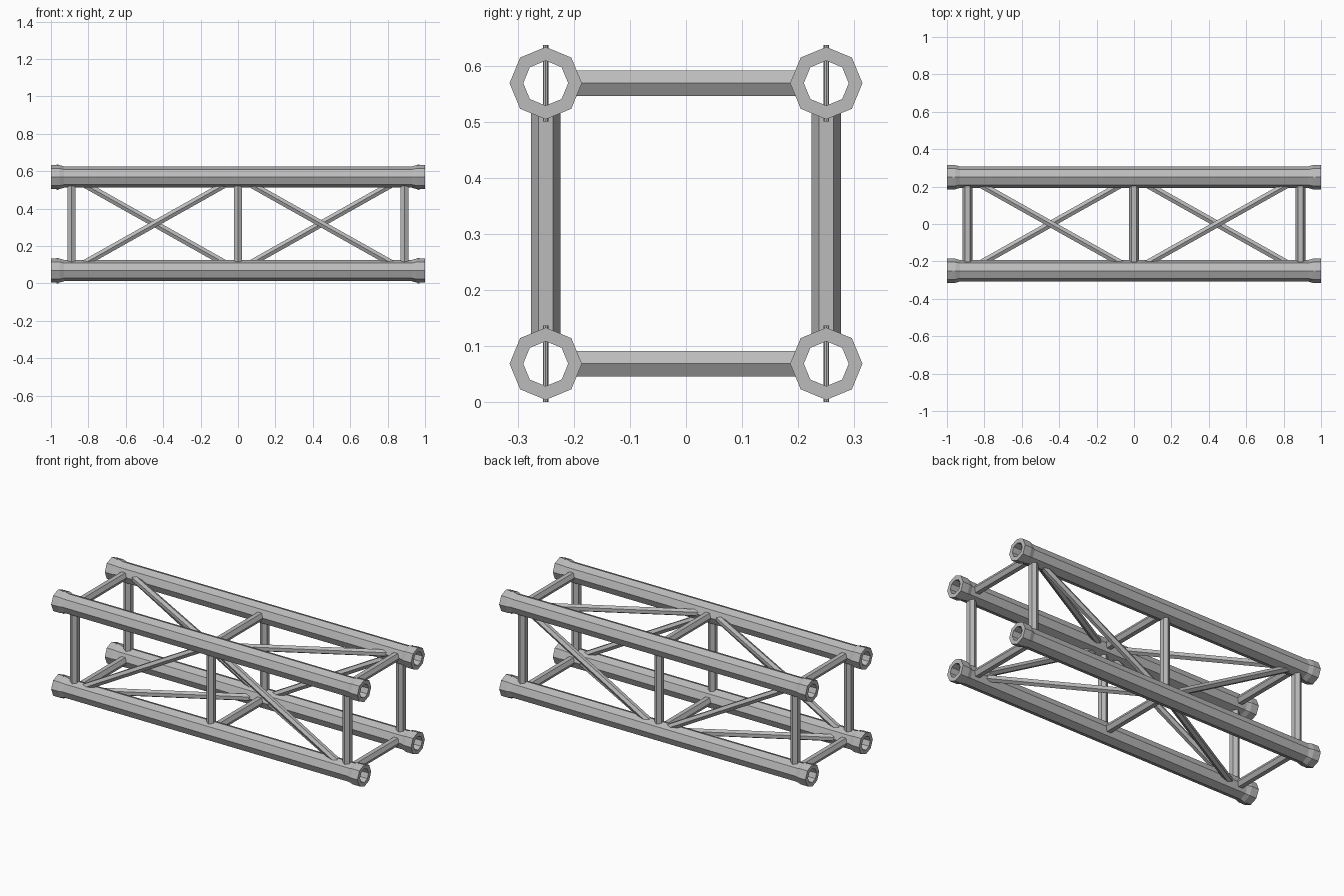
import bpy, bmesh, math
from mathutils import Vector

old = bpy.data.objects.get("Cube")
if old:
    bpy.data.objects.remove(old, do_unlink=True)

HALF, MID_Z, SIDE = 1.0, 0.319, 0.25   # half length, centre height, chord offset
POST_X = 0.89                          # position of the end frames
CAP = SIDE - 0.041                     # braces stop inside the tube walls

metal = bpy.data.materials.new("grey_metal")
metal.use_nodes = True
colour = (0.5, 0.5, 0.5, 1)
metal.diffuse_color = colour
metal.node_tree.nodes["Principled BSDF"].inputs["Base Color"].default_value = colour


def finish(name, bm):
    bmesh.ops.recalc_face_normals(bm, faces=bm.faces)
    mesh = bpy.data.meshes.new(name)
    bm.to_mesh(mesh)
    bm.free()
    mesh.materials.append(metal)
    ob = bpy.data.objects.new(name, mesh)
    bpy.context.collection.objects.link(ob)
    return ob


def bridge(bm, a, b):
    n = len(a)
    for i in range(n):
        bm.faces.new((a[i], a[(i + 1) % n], b[(i + 1) % n], b[i]))


def chord(name, y, z):
    """Hollow octagonal tube with flared ends, revolved around x."""
    outer = [(-HALF, .0645), (-.955, .0645), (-.93, .057),
             (.93, .057), (.955, .0645), (HALF, .0645)]
    profile = outer + [(HALF, .04), (-HALF, .04)]
    bm = bmesh.new()
    rings = []
    for x, r in profile:
        angles = [math.tau * i / 8 for i in range(8)]
        rings.append([bm.verts.new((x, y + r * math.cos(a), z + r * math.sin(a)))
                      for a in angles])
    for i, ring in enumerate(rings):
        bridge(bm, ring, rings[(i + 1) % len(rings)])
    finish(name, bm)


def brace(name, normal, x0, x1, radius, phase):
    """Hexagonal bar across one side, its ends cut parallel to the chords."""
    normal = Vector(normal)
    across = Vector((0, abs(normal.z), abs(normal.y)))
    centre = Vector((0, 0, MID_Z)) + normal * SIDE
    start = Vector((x0, 0, 0)) - across * SIDE
    end = Vector((x1, 0, 0)) + across * SIDE
    axis = (end - start).normalized()
    u, v = normal, axis.cross(normal)
    bm = bmesh.new()
    rings = []
    for level in (-CAP, CAP):
        ring = []
        for i in range(6):
            a = math.tau * i / 6 + phase
            p = start + radius * (u * math.cos(a) + v * math.sin(a))
            p += axis * ((level - p.dot(across)) / axis.dot(across))
            ring.append(bm.verts.new(centre + p))
        rings.append(ring)
    bridge(bm, *rings)
    for ring in rings:
        bm.faces.new(ring)
    finish(name, bm)


# Four main tubes, each with a locking pin near both ends
for y, depth in ((-SIDE, "front"), (SIDE, "back")):
    for z, level in ((MID_Z - SIDE, "lower"), (MID_Z + SIDE, "upper")):
        chord(f"{level}_{depth}_tube", y, z)
        for x, side in ((-.965, "right"), (.965, "left")):
            bm = bmesh.new()
            bmesh.ops.create_cone(bm, cap_ends=True, segments=8, radius1=.005,
                                  radius2=.005, depth=.136)
            bmesh.ops.translate(bm, vec=(x, y, z), verts=bm.verts)
            finish(f"{level}_{depth}_{side}_pin", bm)

# Straight struts and diagonals; apex says which chord the diagonals meet at
sides = (("front", (0, -1, 0), 1), ("back", (0, 1, 0), -1),
         ("top", (0, 0, 1), -1), ("bottom", (0, 0, -1), 1))
for name, normal, apex in sides:
    # struts on the front and back have a ridge facing out, as do the diagonals
    phase = 0 if normal[1] else math.pi / 6
    for x, place in ((-POST_X, "right"), (0, "middle"), (POST_X, "left")):
        brace(f"{name}_{place}_strut", normal, x, x, .026, phase)
    for x, place in ((-POST_X, "right"), (POST_X, "left")):
        low, high = (x, 0) if apex > 0 else (0, x)
        brace(f"{name}_{place}_diagonal", normal, low, high, .0205, 0)
